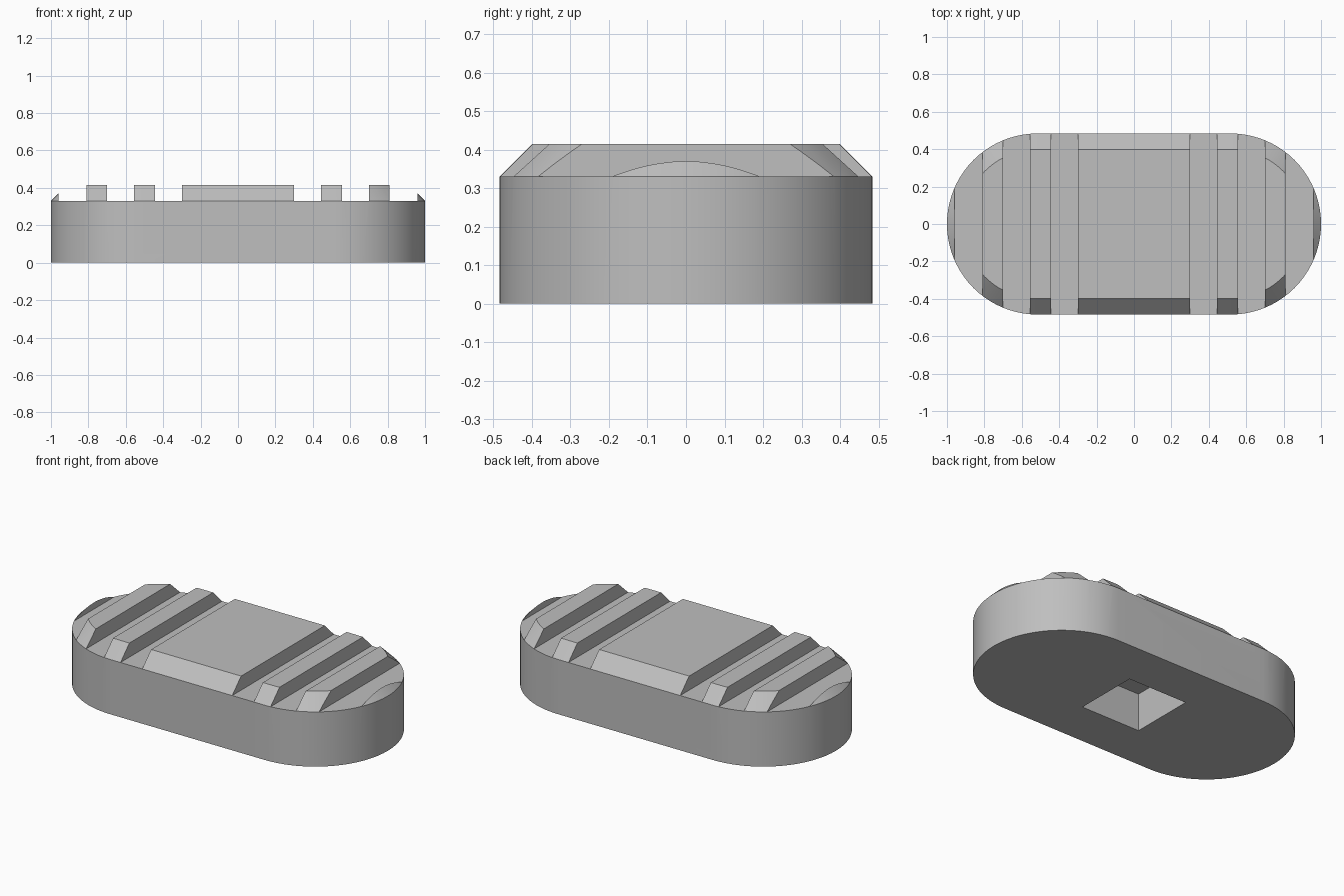
import bpy, bmesh, math

cube = bpy.data.objects.get("Cube")
if cube:
    bpy.data.objects.remove(cube, do_unlink=True)

RADIUS, STRAIGHT = 0.484, 0.516      # rounded ends and half length of the straight sides
DECK, TOP = 0.33, 0.415              # groove floor and rib top
SEGMENTS = 40

grey = bpy.data.materials.new("plain grey")
grey.use_nodes = True
colour = (0.52, 0.52, 0.52, 1)
grey.diffuse_color = colour
grey.node_tree.nodes["Principled BSDF"].inputs["Base Color"].default_value = colour


def make_object(name, bm):
    bmesh.ops.recalc_face_normals(bm, faces=bm.faces)
    mesh = bpy.data.meshes.new(name)
    bm.to_mesh(mesh)
    bm.free()
    mesh.materials.append(grey)
    obj = bpy.data.objects.new(name, mesh)
    bpy.context.collection.objects.link(obj)
    return obj


def ring(bm, radius, z):
    """Stadium outline: two half circles joined by straight sides."""
    verts = []
    for side, start in ((1, -math.pi / 2), (-1, math.pi / 2)):
        for i in range(SEGMENTS + 1):
            a = start + math.pi * i / SEGMENTS
            verts.append(bm.verts.new((side * STRAIGHT + radius * math.cos(a),
                                       radius * math.sin(a), z)))
    return verts


def add_box(bm, x0, x1, y, z0, z1):
    made = bmesh.ops.create_cube(bm, size=1)["verts"]
    bmesh.ops.scale(bm, vec=(x1 - x0, 2 * y, z1 - z0), verts=made)
    bmesh.ops.translate(bm, vec=((x0 + x1) / 2, 0, (z0 + z1) / 2), verts=made)


# Body with a chamfered top edge
bm = bmesh.new()
rings = [ring(bm, RADIUS, 0), ring(bm, RADIUS, DECK),
         ring(bm, RADIUS - (TOP - DECK), TOP)]
for low, high in zip(rings, rings[1:]):
    for i in range(len(low)):
        j = (i + 1) % len(low)
        bm.faces.new((low[i], low[j], high[j], high[i]))
bm.faces.new(rings[0])
bm.faces.new(rings[-1])
body = make_object("ribbed_body", bm)

# Cross grooves between the ribs, and the square socket underneath
bm = bmesh.new()
for x0, x1 in ((0.30, 0.445), (0.555, 0.70), (0.81, 0.96)):
    add_box(bm, x0, x1, 0.7, DECK, 0.6)
    add_box(bm, -x1, -x0, 0.7, DECK, 0.6)
add_box(bm, -0.2, 0.2, 0.2, -0.2, 0.23)
cutter = make_object("groove_cutter", bm)
cutter.hide_render = True

cut = body.modifiers.new("grooves", "BOOLEAN")
cut.operation = "DIFFERENCE"
cut.solver = "EXACT"
cut.object = cutter
bpy.ops.object.select_all(action="DESELECT")
bpy.context.view_layer.objects.active = body
body.select_set(True)
bpy.ops.object.modifier_apply(modifier=cut.name)
bpy.data.objects.remove(cutter, do_unlink=True)

# Smooth round ends with crisp edges
bpy.ops.object.shade_smooth_by_angle(angle=math.radians(25))
